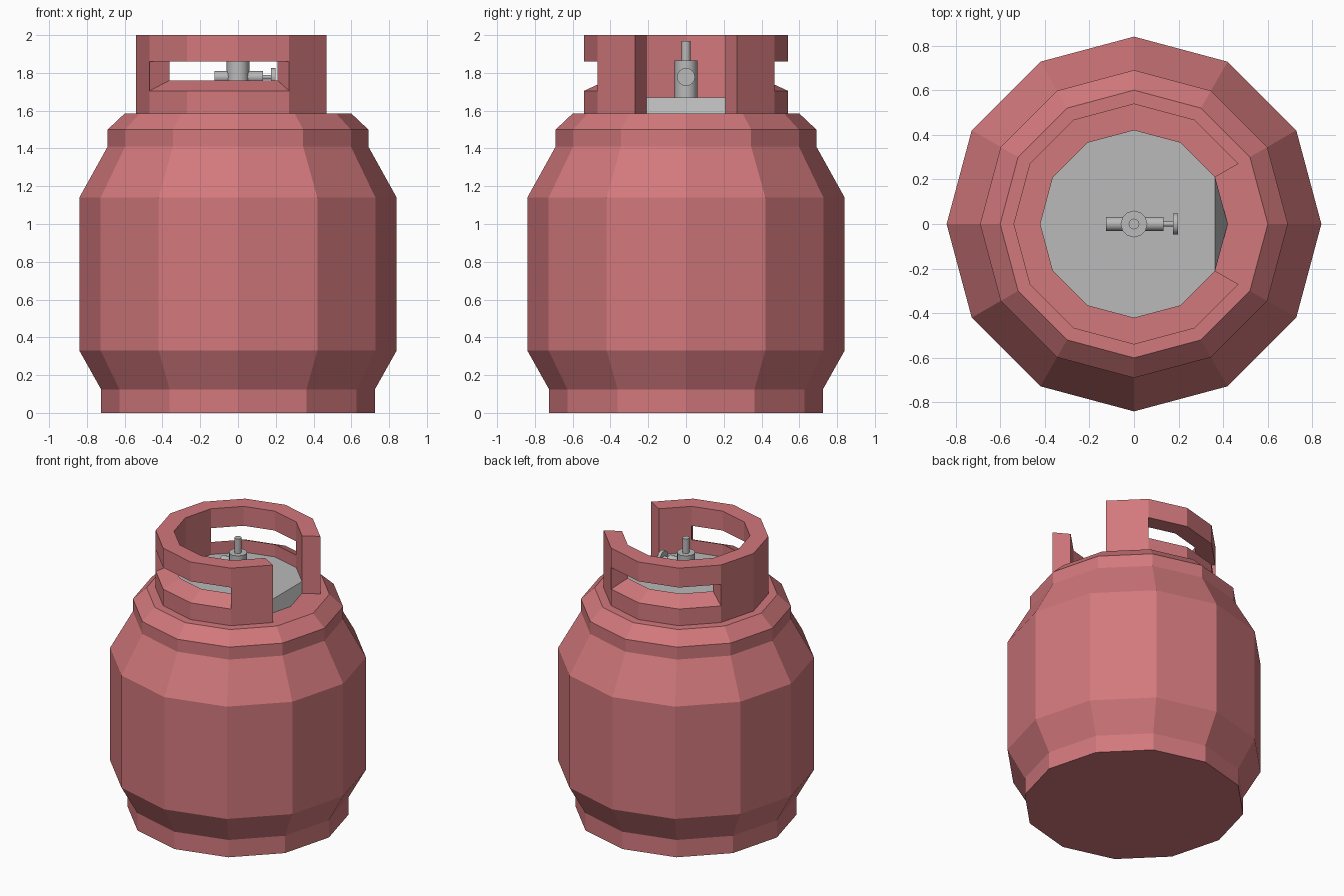
import bpy
import bmesh
from math import sin, cos, tau, pi
from mathutils import Matrix, Vector

cube = bpy.data.objects.get("Cube")
if cube:
    bpy.data.objects.remove(cube, do_unlink=True)

SIDES = 12
Z_TOP = 1.585      # shoulder top
Z_PLATE = 1.67     # valve plate top


def material(name, rgb):
    m = bpy.data.materials.new(name)
    m.use_nodes = True
    m.diffuse_color = (*rgb, 1)
    m.node_tree.nodes["Principled BSDF"].inputs["Base Color"].default_value = (*rgb, 1)
    return m


red = material("painted_red", (0.645, 0.188, 0.202))
grey = material("metal_grey", (0.491, 0.491, 0.491))


def finish(name, bm, mat):
    bmesh.ops.recalc_face_normals(bm, faces=bm.faces)
    mesh = bpy.data.meshes.new(name)
    bm.to_mesh(mesh)
    bm.free()
    mesh.materials.append(mat)
    obj = bpy.data.objects.new(name, mesh)
    bpy.context.collection.objects.link(obj)
    return obj


def polar(r, i, z):
    a = tau * i / SIDES
    return Vector((r * cos(a), r * sin(a), z))


# Tank body: a twelve-sided turned profile with a closed base
profile = [(0.725, 0), (0.725, 0.125), (0.84, 0.33), (0.84, 1.14),
           (0.69, 1.41), (0.69, 1.5), (0.6, Z_TOP), (0.42, Z_TOP)]
bm = bmesh.new()
rings = [[bm.verts.new(polar(r, i, z)) for i in range(SIDES)] for r, z in profile]
for low, high in zip(rings, rings[1:]):
    for i in range(SIDES):
        j = (i + 1) % SIDES
        bm.faces.new((low[i], low[j], high[j], high[i]))
bm.faces.new(rings[0])
finish("tank_body", bm, red)

# Valve plate: its top is cut straight across at the collar opening
bm = bmesh.new()
low = [bm.verts.new(polar(0.42, i, Z_TOP)) for i in range(SIDES)]
high = [bm.verts.new(polar(0.42, i, Z_PLATE)) for i in range(1, SIDES)]
bm.faces.new(high)
for i in range(1, SIDES - 1):
    bm.faces.new((low[i], low[i + 1], high[i], high[i - 1]))
bm.faces.new((low[-1], low[0], low[1], high[0], high[-1]))
bm.faces.new(low)
finish("valve_plate", bm, grey)

# Guard collar: a wall of cells, open towards +x, with two hand windows
outer = [(0.54, z) for z in (Z_TOP, 1.705, 1.86, 2.0)]
inner = [(0.42, z) for z in (Z_TOP, 1.76, 1.86, 2.0)]
windows = {2, 3, 4, 7, 8, 9}


def solid(seg, lev):
    return 1 <= seg <= 10 and 0 <= lev <= 2 and not (lev == 1 and seg in windows)


bm = bmesh.new()
grid = {}
for i in range(1, SIDES):
    for k in range(4):
        grid[i, k] = (bm.verts.new(polar(outer[k][0], i, outer[k][1])),
                      bm.verts.new(polar(inner[k][0], i, inner[k][1])))
for s in range(1, 11):
    for k in range(3):
        if not solid(s, k):
            continue
        a, b, c, d = grid[s, k], grid[s + 1, k], grid[s + 1, k + 1], grid[s, k + 1]
        for side in (0, 1):
            bm.faces.new((a[side], b[side], c[side], d[side]))
        edges = [(a, b, s, k - 1), (b, c, s + 1, k), (d, c, s, k + 1), (a, d, s - 1, k)]
        for p, q, ns, nk in edges:
            if not solid(ns, nk):
                bm.faces.new((p[0], q[0], q[1], p[1]))
bmesh.ops.recalc_face_normals(bm, faces=bm.faces)
bmesh.ops.dissolve_limit(bm, angle_limit=0.01, verts=bm.verts, edges=bm.edges)
finish("guard_collar", bm, red)


# Valve parts: cylinders between two points
def rod(name, start, end, radius, sides=12):
    start, end = Vector(start), Vector(end)
    axis = end - start
    turn = axis.to_track_quat("Z", "Y").to_matrix().to_4x4()
    bm = bmesh.new()
    bmesh.ops.create_cone(bm, cap_ends=True, segments=sides, radius1=radius,
                          radius2=radius, depth=axis.length,
                          matrix=Matrix.Translation((start + end) / 2) @ turn)
    obj = finish(name, bm, grey)
    obj.data.shade_smooth()
    obj.data.set_sharp_from_angle(angle=pi / 4)
    return obj


Z_ARM = 1.778
rod("valve_post", (0, 0, Z_PLATE), (0, 0, 1.865), 0.06)
rod("valve_spindle", (0, 0, 1.86), (0, 0, 1.97), 0.024)
rod("valve_arm", (-0.125, 0, Z_ARM), (0.132, 0, Z_ARM), 0.032)
rod("handwheel_stem", (0.13, 0, Z_ARM), (0.18, 0, Z_ARM), 0.012)
rod("handwheel", (0.175, 0, Z_ARM), (0.198, 0, Z_ARM), 0.048, 16)
